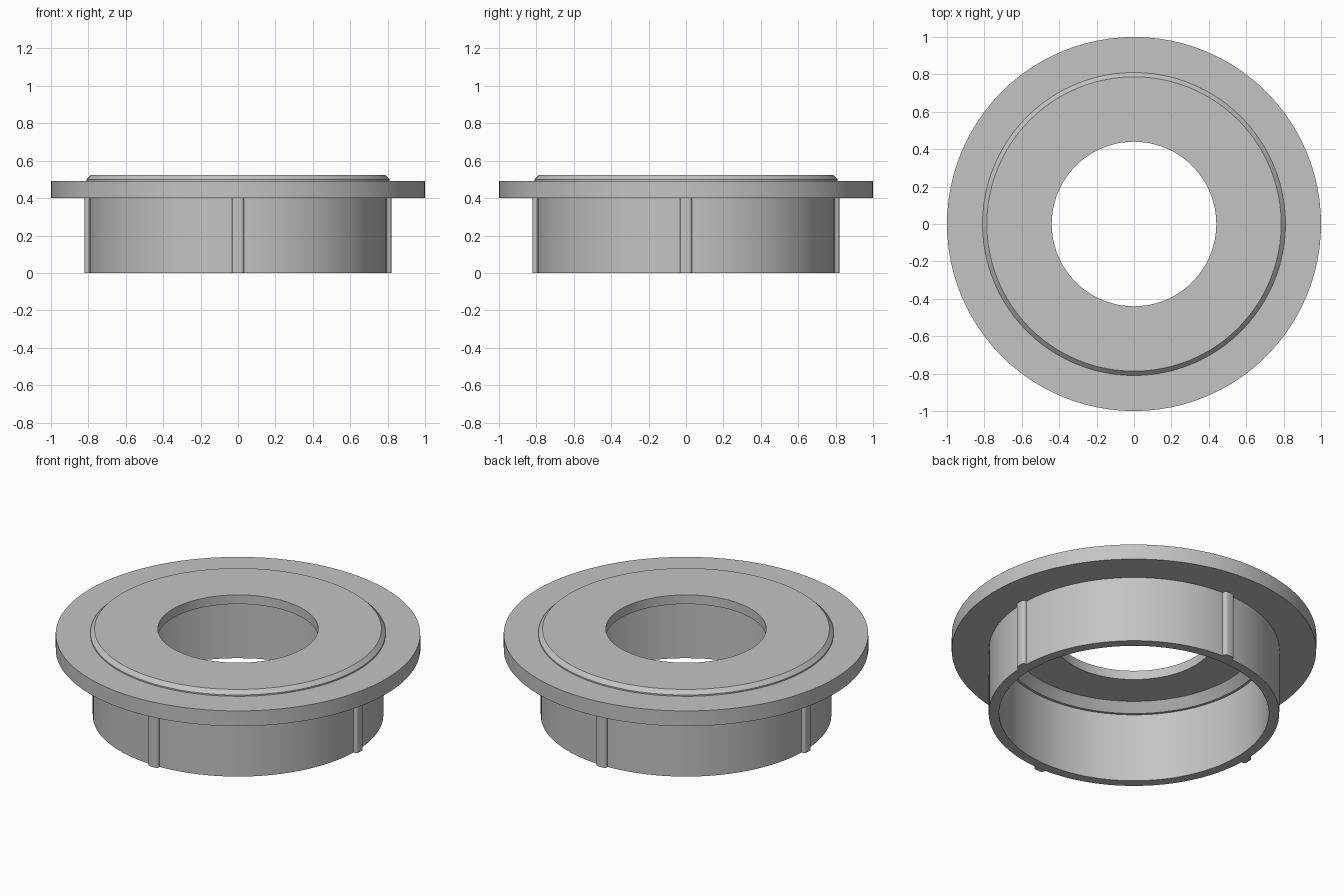
import bpy, bmesh, math
from mathutils import Matrix

SEGMENTS = 96

cube = bpy.data.objects.get("Cube")
if cube:
    bpy.data.objects.remove(cube, do_unlink=True)

grey = bpy.data.materials.new("light grey")
grey.use_nodes = True
colour = (0.55, 0.55, 0.55, 1)
grey.diffuse_color = colour
grey.node_tree.nodes["Principled BSDF"].inputs["Base Color"].default_value = colour


def finish(name, bm):
    """Turn a bmesh into a smooth object with sharp edges kept."""
    bmesh.ops.recalc_face_normals(bm, faces=bm.faces)
    mesh = bpy.data.meshes.new(name)
    bm.to_mesh(mesh)
    bm.free()
    mesh.materials.append(grey)
    obj = bpy.data.objects.new(name, mesh)
    bpy.context.collection.objects.link(obj)
    bpy.ops.object.select_all(action='DESELECT')
    obj.select_set(True)
    bpy.context.view_layer.objects.active = obj
    bpy.ops.object.shade_smooth_by_angle(angle=math.radians(30))
    return obj


def lathe(name, profile):
    """Revolve a closed (radius, height) profile about the z axis."""
    bm = bmesh.new()
    rings = []
    for i in range(SEGMENTS):
        a = math.tau * i / SEGMENTS
        rings.append([bm.verts.new((r * math.cos(a), r * math.sin(a), z))
                      for r, z in profile])
    count = len(profile)
    for i, ring in enumerate(rings):
        following = rings[(i + 1) % SEGMENTS]
        for j in range(count):
            k = (j + 1) % count
            bm.faces.new((ring[j], following[j], following[k], ring[k]))
    return finish(name, bm)


# Flanged collar: skirt, flange, chamfered raised top, bore, hollow underside
lathe("flanged_collar", [
    (0.74, 0), (0.797, 0), (0.797, 0.4),
    (1.0, 0.4), (1.0, 0.492),
    (0.81, 0.492), (0.81, 0.5), (0.787, 0.523),
    (0.44, 0.523), (0.44, 0.468),
    (0.68, 0.468), (0.725, 0.417), (0.74, 0.417),
])

# Four rounded locating ribs around the skirt
for i, side in enumerate(("left", "back", "right", "front")):
    bm = bmesh.new()
    bmesh.ops.create_cube(bm, size=1, matrix=Matrix.Translation((0.795, 0, 0.2))
                          @ Matrix.Diagonal((0.05, 0.066, 0.4, 1)))
    outer = [e for e in bm.edges
             if all(v.co.x > 0.8 for v in e.verts)
             and abs(e.verts[0].co.z - e.verts[1].co.z) > 0.1]
    bmesh.ops.bevel(bm, geom=outer, offset=0.016, segments=4,
                    profile=0.5, affect='EDGES')
    bmesh.ops.rotate(bm, verts=bm.verts, cent=(0, 0, 0),
                     matrix=Matrix.Rotation(math.pi / 2 * i, 3, 'Z'))
    finish(side + "_rib", bm)
